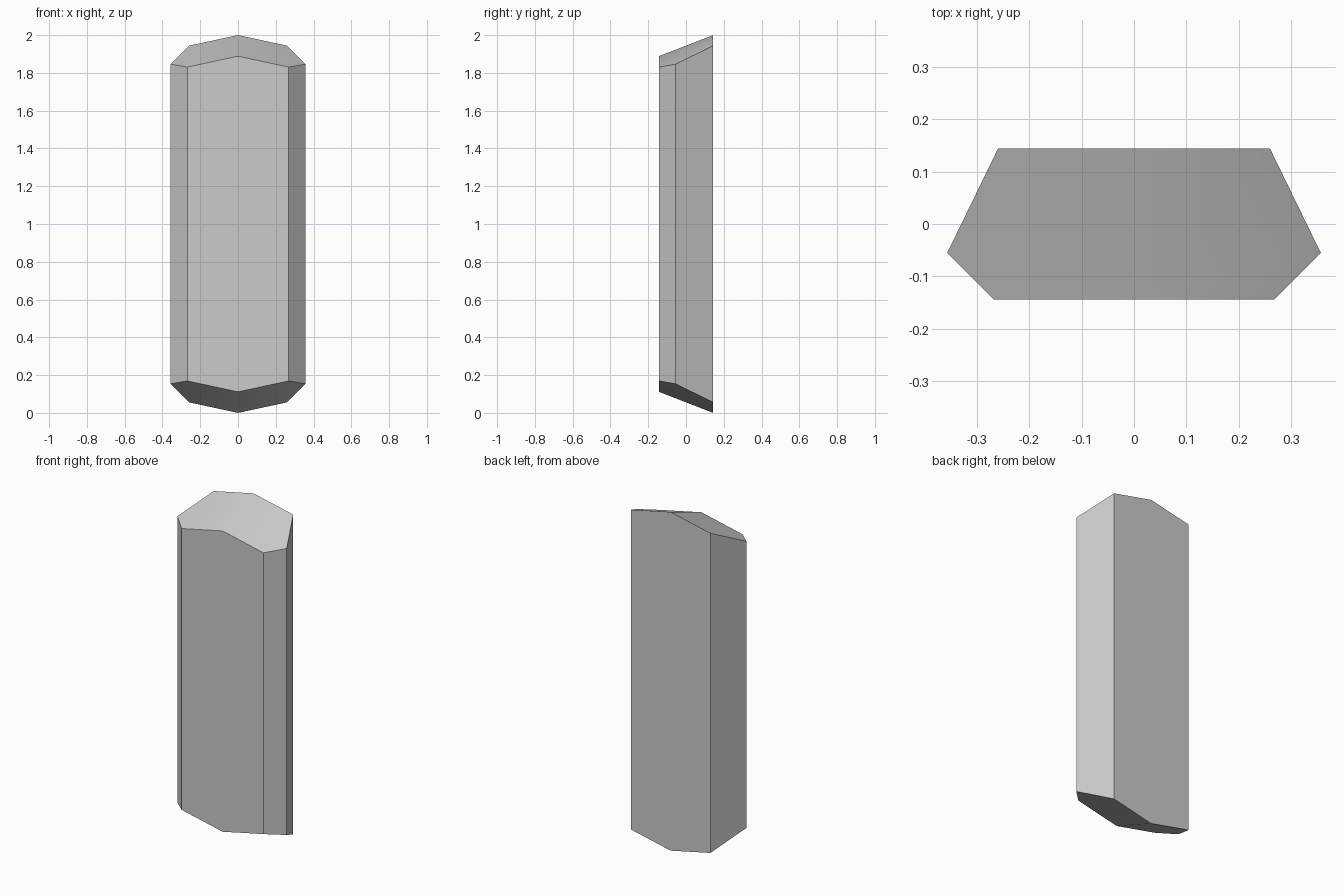
import bpy, bmesh, math

if "Cube" in bpy.data.objects:
    bpy.data.objects.remove(bpy.data.objects["Cube"])

# Right half of the plan outline, from back centre to front centre
HALF = [(0, 0.144), (0.26, 0.144), (0.357, -0.055), (0.268, -0.144), (0, -0.144)]
HEIGHT = 2.0


def end_inset(x, y):
    """Slope of the ridged end: falls away to the sides and to the front."""
    return 0.215 * abs(x) + 0.388 * (0.144 - y)


# Faceted bar with matching ridged ends
bm = bmesh.new()
for side in (1, -1):
    low = [bm.verts.new((side * x, y, end_inset(x, y))) for x, y in HALF]
    high = [bm.verts.new((side * x, y, HEIGHT - end_inset(x, y))) for x, y in HALF]
    bm.faces.new(low)
    bm.faces.new(high)
    for i in range(len(HALF) - 1):
        bm.faces.new((low[i], low[i + 1], high[i + 1], high[i]))
bmesh.ops.remove_doubles(bm, verts=bm.verts, dist=0.0001)

# Join the coplanar front and back halves, keeping the end ridges
seams = [e for e in bm.edges
         if all(abs(v.co.x) < 0.001 for v in e.verts)
         and abs(e.verts[0].co.y - e.verts[1].co.y) < 0.001]
bmesh.ops.dissolve_edges(bm, edges=seams, use_verts=False)
bmesh.ops.recalc_face_normals(bm, faces=bm.faces)

mesh = bpy.data.meshes.new("faceted_bar")
bm.to_mesh(mesh)
bm.free()
bar = bpy.data.objects.new("faceted_bar", mesh)
bpy.context.collection.objects.link(bar)

# Soft ridges on the ends, crisp outer edges
bpy.context.view_layer.objects.active = bar
bar.select_set(True)
bpy.ops.object.shade_smooth_by_angle(angle=math.radians(30))
